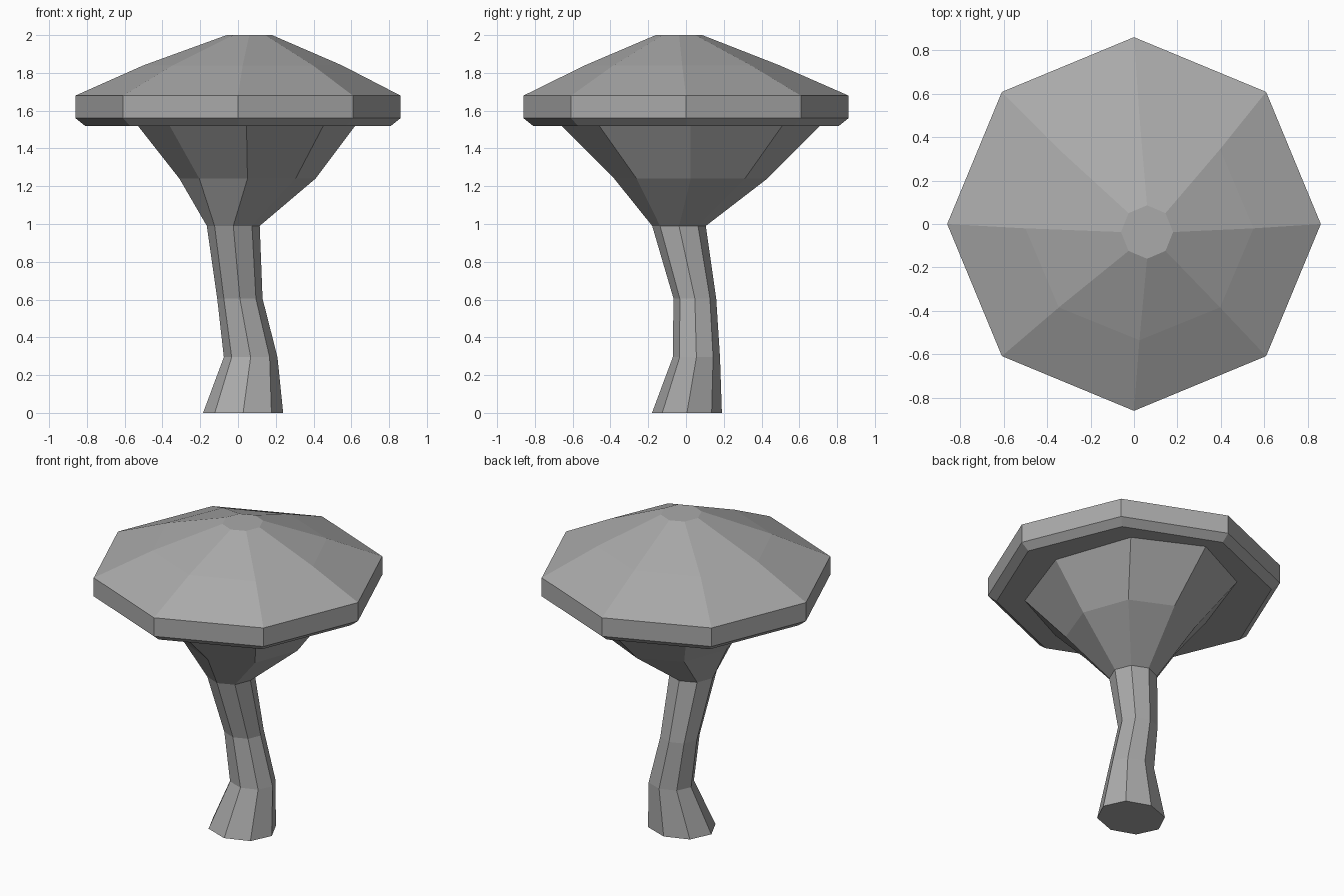
import bpy, bmesh
from math import cos, sin, pi

cube = bpy.data.objects.get("Cube")
if cube:
    bpy.data.objects.remove(cube, do_unlink=True)

grey = bpy.data.materials.new("plain_grey")
grey.use_nodes = True
colour = (0.4, 0.4, 0.4, 1)
grey.diffuse_color = colour
grey.node_tree.nodes["Principled BSDF"].inputs["Base Color"].default_value = colour

SIDES = 8


def loft(name, rings):
    """Skin a stack of octagons: (height, centre x, centre y, radius x, radius y)."""
    bm = bmesh.new()
    loops = []
    for z, cx, cy, rx, ry in rings:
        loops.append([bm.verts.new((cx + rx * cos(2 * pi * i / SIDES),
                                    cy + ry * sin(2 * pi * i / SIDES), z))
                      for i in range(SIDES)])
    for low, high in zip(loops, loops[1:]):
        for i in range(SIDES):
            j = (i + 1) % SIDES
            bm.faces.new((low[i], low[j], high[j], high[i]))
    bm.faces.new(loops[0][::-1])
    bm.faces.new(loops[-1])
    mesh = bpy.data.meshes.new(name)
    bm.to_mesh(mesh)
    bm.free()
    mesh.materials.append(grey)
    obj = bpy.data.objects.new(name, mesh)
    bpy.context.collection.objects.link(obj)


# Crooked stalk flaring into a funnel under the cap
loft("stalk", [
    (0.00, 0.027, 0.005, 0.212, 0.185),
    (0.295, 0.067, 0.055, 0.142, 0.125),
    (0.605, 0.01, 0.047, 0.12, 0.113),
    (0.99, -0.025, -0.037, 0.14, 0.142),
    (1.24, 0.05, 0.025, 0.36, 0.405),
    (1.52, 0.045, 0.025, 0.575, 0.685),
])

# Wide faceted cap with a bevelled rim and a small flat crown
loft("cap", [
    (1.52, 0, 0, 0.81, 0.81),
    (1.56, 0, 0, 0.86, 0.86),
    (1.68, 0, 0, 0.86, 0.86),
    (1.84, 0.025, -0.02, 0.525, 0.515),
    (2.00, 0.06, -0.037, 0.12, 0.123),
])
